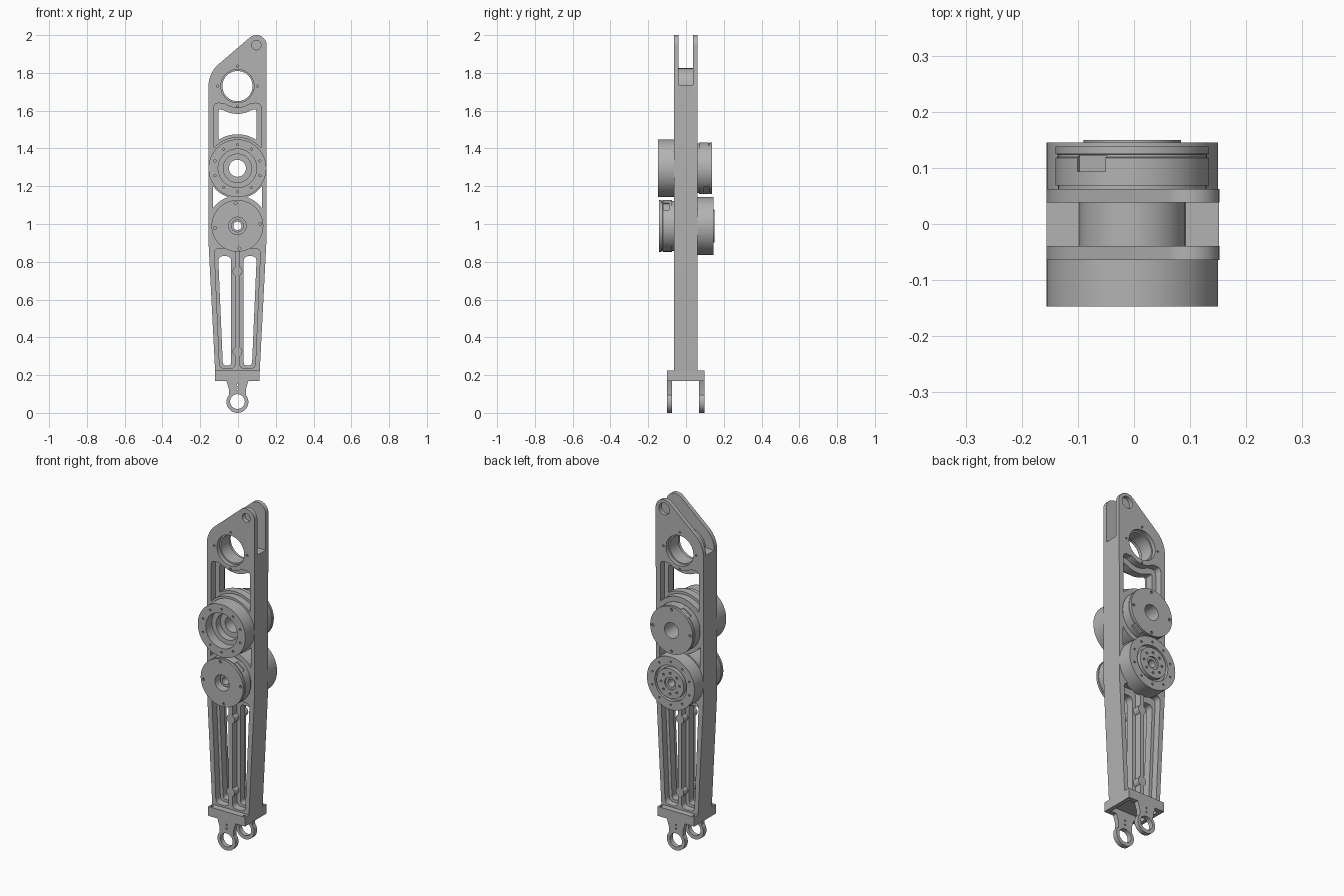
import bpy, bmesh, math
from mathutils import Vector, Matrix

if "Cube" in bpy.data.objects:
    bpy.data.objects.remove(bpy.data.objects["Cube"])

grey = bpy.data.materials.new("machined grey")
grey.use_nodes = True
COL = (0.45, 0.45, 0.45, 1)
grey.diffuse_color = COL
grey.node_tree.nodes["Principled BSDF"].inputs["Base Color"].default_value = COL

CX = -0.003                      # centre line of the arm
TOP, UP, LOW = 1.73, 1.295, 0.99  # heights of the bore and the two joints


def make(name, bm):
    bmesh.ops.recalc_face_normals(bm, faces=bm.faces)
    me = bpy.data.meshes.new(name)
    bm.to_mesh(me)
    bm.free()
    me.materials.append(grey)
    ob = bpy.data.objects.new(name, me)
    bpy.context.collection.objects.link(ob)
    return ob


def arc(z, r, a0, a1, n=24, x=0):
    return [(x + r * math.cos(math.radians(a0 + (a1 - a0) * i / n)),
             z + r * math.sin(math.radians(a0 + (a1 - a0) * i / n))) for i in range(n + 1)]


def fillet(pts, r):
    """Round the corners of an outline, less where edges are short."""
    out, n = [], len(pts)
    for i in range(n):
        p, a, b = (Vector(pts[j % n]) for j in (i, i - 1, i + 1))
        u, v = a - p, b - p
        d = min(r, u.length * 0.45, v.length * 0.45)
        s, e = p + u.normalized() * d, p + v.normalized() * d
        if u.angle(v) > 2.8:
            out.append(p)
            continue
        for k in range(6):
            t = k / 5
            out.append(s * (1 - t) ** 2 + p * 2 * t * (1 - t) + e * t * t)
    return out


def prism(name, outlines, y0, y1):
    """Extrude one or more x-z outlines along y."""
    bm = bmesh.new()
    for pts in outlines:
        f = bm.faces.new([bm.verts.new((p[0] + CX, y0, p[1])) for p in pts])
        g = bmesh.ops.extrude_face_region(bm, geom=[f])["geom"]
        bmesh.ops.translate(bm, vec=(0, y1 - y0, 0),
                            verts=[v for v in g if isinstance(v, bmesh.types.BMVert)])
    return make(name, bm)


def lathe(name, z, profile, n=64):
    """Turn a closed (radius, y) profile about the y axis."""
    bm = bmesh.new()
    rings = []
    for i in range(n):
        a = 2 * math.pi * i / n
        rings.append([bm.verts.new((CX + r * math.cos(a), y, z + r * math.sin(a))) for r, y in profile])
    m = len(profile)
    for i in range(n):
        p, q = rings[i], rings[(i + 1) % n]
        for j in range(m):
            k = (j + 1) % m
            bm.faces.new((p[j], p[k], q[k], q[j]))
    return make(name, bm)


def box(name, loc, size, turn=0):
    bm = bmesh.new()
    bmesh.ops.create_cube(bm, size=1, matrix=Matrix.Translation(loc)
                          @ Matrix.Rotation(turn, 4, 'Y') @ Matrix.Diagonal((*size, 1)))
    return make(name, bm)


def cut(target, cutter):
    cutter.hide_render = True
    mod = target.modifiers.new("cut", 'BOOLEAN')
    mod.operation, mod.solver, mod.object = 'DIFFERENCE', 'EXACT', cutter
    bpy.context.view_layer.objects.active = target
    bpy.ops.object.modifier_apply(modifier=mod.name)
    bpy.data.objects.remove(cutter)


def circle(z, r, x=0, n=40):
    return arc(z, r, 0, 360 * (n - 1) / n, n - 1, x)


def bolts(z, radius, r, count, start=0):
    ring = circle(z, radius, n=count) if start == 0 else \
        arc(z, radius, start, start + 360 * (count - 1) / count, count - 1)
    return [circle(c[1], r, c[0], 10) for c in ring]


def mirror(pts):
    return [(-x, z) for x, z in pts]


def both_sides(pts):
    return [pts, mirror(pts)]


# Arm body: tapered beam, rounded shoulder and offset ear
outline = [(-0.117, 0.2), (0.117, 0.2), (0.153, 0.9)]
outline += arc(1.945, 0.055, 0, 128, 16, 0.1) + arc(TOP, 0.153, 128, 180, 16)
outline += [(-0.153, 0.9)]
body = prism("arm_body", [outline], -0.064, 0.062)

# Fork slot between the two ear plates
slot = [(-0.4, 1.735)] + arc(TOP, 0.095, 177, 3) + [(0.4, 1.735), (0.4, 2.2), (-0.4, 2.2)]
cut(body, prism("slot_cutter", [slot], -0.039, 0.038))

# Stepped bore, ear holes and joint bores
cut(body, prism("bore_cutter", [circle(TOP, 0.08)], -0.2, 0.2))
for y0, y1, ear in ((-0.2, -0.04, 0.025), (0.04, 0.2, 0.034)):
    cut(body, prism("counterbore_cutter", [circle(TOP, 0.088)], y0, y1))
    cut(body, prism("ear_cutter", [circle(1.947, ear, 0.1)], y0, y1))
    s = -0.055 if y0 < 0 else 0.053
    cut(body, prism("bolt_cutter", bolts(TOP, 0.106, 0.006, 4), min(y0, s) if y0 < 0 else s,
                    s if y0 < 0 else y1))
cut(body, prism("joint_cutter", [circle(UP, 0.12), circle(LOW, 0.12)], -0.2, 0.2))


def window(half, bottom_r, top_r, top_z):
    low = math.degrees(math.acos(half / bottom_r))
    a = math.degrees(math.acos(0.07 / top_r))
    side = UP + math.sqrt(bottom_r ** 2 - half ** 2)
    pts = [(half, side)] + arc(UP, bottom_r, low + 3, 177 - low, 16) + [(-half, side), (-half, top_z)]
    return fillet(pts + arc(TOP, top_r, 180 + a, 360 - a, 12) + [(half, top_z)], 0.025)


def leg_slot(inner, top_x, low_x, z0, z1):
    return both_sides(fillet([(inner, z0), (low_x, z0), (top_x, z1), (inner, z1)], 0.028))


# Windows and lightening slots: pockets from each face, smaller opening through the web
pockets = [window(0.125, 0.165, 0.115, 1.64)] + leg_slot(0.012, 0.122, 0.094, 0.235, 0.87)
openings = [window(0.1, 0.18, 0.147, 1.61)] + leg_slot(0.033, 0.102, 0.077, 0.25, 0.83)
s = math.degrees(math.acos(0.13 / 0.16))
tip = math.degrees(math.asin((UP - LOW) / 0.32))
notch = arc(LOW, 0.16, s, tip - 1, 10) + arc(UP, 0.16, 1 - tip, -s, 10)
openings += both_sides(notch)
cut(body, prism("front_pocket_cutter", pockets, -0.2, -0.022))
cut(body, prism("back_pocket_cutter", pockets, 0.022, 0.2))
cut(body, prism("opening_cutter", openings, -0.2, 0.2))

# Round bosses on the centre rib
for i, z in enumerate((0.75, 0.325)):
    lathe("rib_boss_%d" % (i + 1), z, [(0.008, -0.064), (0.026, -0.064), (0.026, 0.062), (0.008, 0.062)], 24)

# Upper joint: wide open housing in front, capped drive at the back
upper = lathe("upper_joint", UP, [
    (0.102, -0.147), (0.153, -0.147), (0.153, -0.05), (0.119, -0.05), (0.119, 0.05), (0.132, 0.05),
    (0.132, 0.069), (0.137, 0.069), (0.137, 0.118), (0.133, 0.119), (0.133, 0.124), (0.137, 0.125),
    (0.137, 0.138), (0.045, 0.138), (0.045, -0.05), (0.075, -0.05), (0.075, -0.09), (0.102, -0.09)])
cut(upper, prism("bolt_cutter", bolts(UP, 0.125, 0.006, 10, 18), -0.2, -0.13))
cut(upper, prism("bolt_cutter", bolts(UP, 0.12, 0.008, 4), 0.128, 0.2))

# Lower joint: capped drive in front, output flange at the back
lower = lathe("lower_joint", LOW, [
    (0.046, -0.143), (0.137, -0.143), (0.137, -0.13), (0.133, -0.129), (0.133, -0.124), (0.137, -0.123),
    (0.137, -0.074), (0.132, -0.074), (0.132, -0.05), (0.119, -0.05), (0.119, 0.05), (0.153, 0.05),
    (0.153, 0.145), (0.103, 0.145), (0.103, 0.125), (0.087, 0.125), (0.087, 0.15), (0.036, 0.15),
    (0.036, 0.14), (0.022, 0.14), (0.022, -0.11), (0.034, -0.11), (0.034, -0.09), (0.046, -0.09)])
cut(lower, prism("bolt_cutter", bolts(LOW, 0.12, 0.008, 4, 5), -0.2, -0.133))
cut(lower, prism("bolt_cutter", bolts(LOW, 0.125, 0.006, 10, 18) + bolts(LOW, 0.06, 0.007, 8), 0.135, 0.2))

# Connector notches in the drive rims
for joint, z, y, angles in ((upper, UP, 0.108, (123, -57)), (lower, LOW, -0.105, (50, 230))):
    for a in angles:
        t = math.radians(a)
        cut(joint, box("notch_cutter", (CX + 0.137 * math.cos(t), y, z + 0.137 * math.sin(t)),
                       (0.02, 0.028, 0.06), -t))

# Foot flange, hollow underneath
foot = box("foot_flange", (CX, -0.002, 0.197), (0.236, 0.198, 0.054))
cut(foot, box("foot_cutter", (CX, -0.002, 0.17), (0.19, 0.144, 0.06)))
corners = [(x, y) for x in (-0.104, 0.104) for y in (-0.085, 0.081)]
for x, y in corners:
    bm = bmesh.new()
    bmesh.ops.create_cone(bm, cap_ends=True, segments=12, radius1=0.007, radius2=0.007, depth=0.2,
                          matrix=Matrix.Translation((CX + x, y, 0.2)))
    cut(foot, make("screw_cutter", bm))

# Clevis lugs under the flange
lug = arc(0.058, 0.058, 140, 400, 40) + [(0.046, 0.13), (0.06, 0.175), (-0.06, 0.175), (-0.046, 0.13)]
for name, y0, y1 in (("front_lug", -0.101, -0.074), ("back_lug", 0.07, 0.097)):
    ob = prism(name, [lug], y0, y1)
    cut(ob, prism("lug_cutter", [circle(0.06, 0.039)] + [circle(z, 0.005, n=10) for z in (0.125, 0.148)],
                  -0.2, 0.2))

# Smooth curved walls, keep machined edges crisp
bpy.ops.object.select_all(action='DESELECT')
for ob in bpy.context.collection.objects:
    if ob.type == 'MESH' and grey.name in ob.data.materials:
        ob.select_set(True)
        bpy.context.view_layer.objects.active = ob
bpy.ops.object.shade_smooth_by_angle(angle=math.radians(30))
